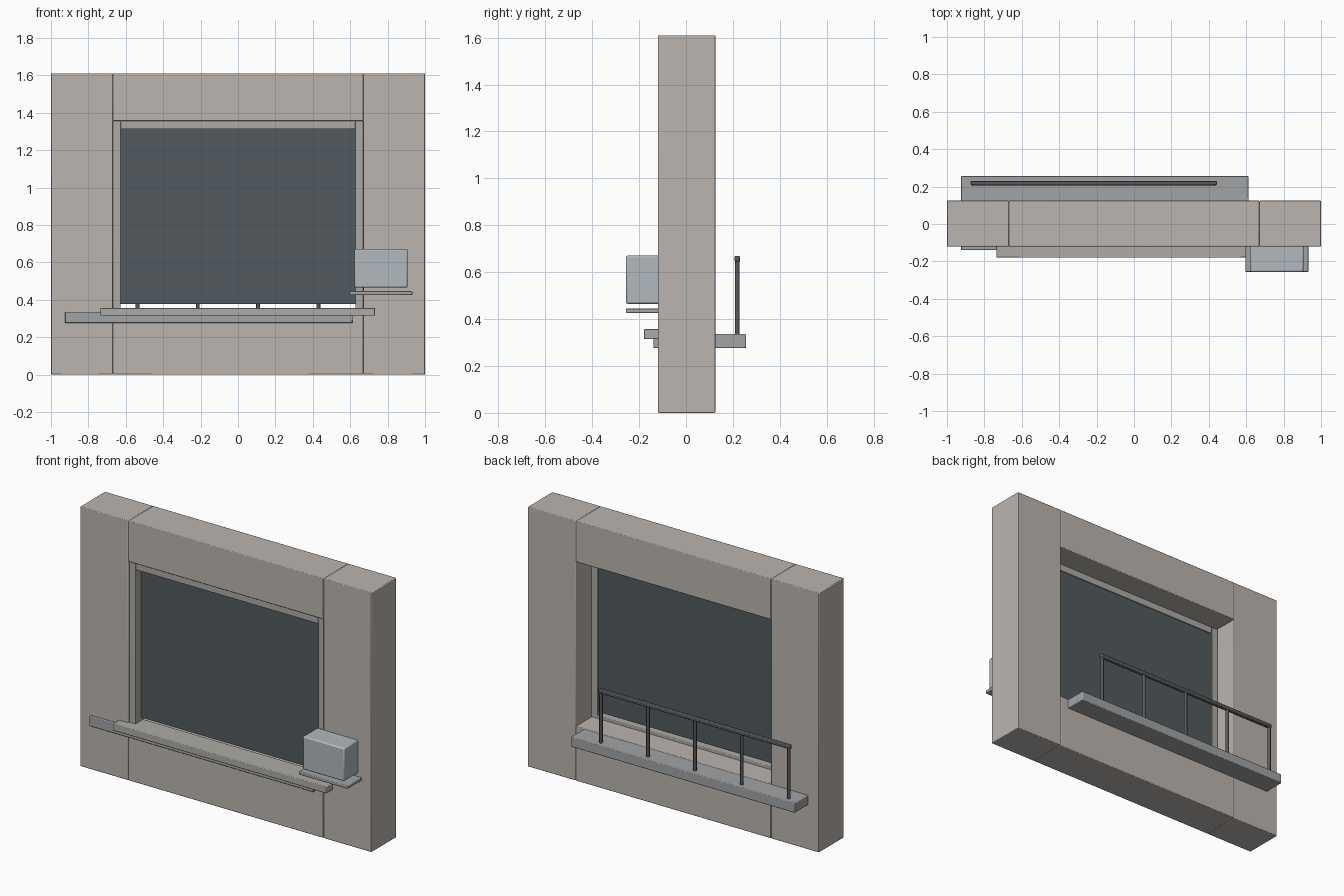
import bpy, math

if "Cube" in bpy.data.objects:
    bpy.data.objects.remove(bpy.data.objects["Cube"])


def material(name, rgb):
    m = bpy.data.materials.new(name)
    m.diffuse_color = (*rgb, 1)
    m.use_nodes = True
    m.node_tree.nodes["Principled BSDF"].inputs["Base Color"].default_value = m.diffuse_color
    return m


CONCRETE = material("concrete", (0.50, 0.46, 0.43))
STONE = material("sill_stone", (0.42, 0.41, 0.38))
SLAB = material("slab_grey", (0.36, 0.37, 0.38))
GLASS = material("dark_glass", (0.085, 0.10, 0.11))
METAL = material("dark_metal", (0.10, 0.10, 0.11))
CASING = material("casing", (0.44, 0.48, 0.51))


def finish(ob, name, mat, bevel=0):
    ob.name = name
    ob.data.materials.append(mat)
    if bevel:
        mod = ob.modifiers.new("edge_bevel", 'BEVEL')
        mod.width = bevel
        mod.segments = 2
    bpy.ops.object.shade_smooth_by_angle()
    return ob


def box(name, x, y, z, mat, bevel=0.004):
    """Box from (min, max) ranges on each axis."""
    bpy.ops.mesh.primitive_cube_add(size=1, location=[sum(r) / 2 for r in (x, y, z)])
    ob = bpy.context.object
    ob.scale = [r[1] - r[0] for r in (x, y, z)]
    bpy.ops.object.transform_apply(location=False, rotation=False, scale=True)
    return finish(ob, name, mat, bevel)


WALL_Y = (-0.12, 0.125)
TOP = 1.61
OPEN = 0.67          # half width of the opening
OPEN_TOP = 1.357

# Wall: two piers, lintel and lower panel
for side, s in (("left", -1), ("right", 1)):
    box(f"{side}_pier", sorted((s * OPEN, s)), WALL_Y, (0, TOP), CONCRETE)
box("lintel", (-OPEN, OPEN), WALL_Y, (OPEN_TOP, TOP), CONCRETE)
box("lower_wall", (-OPEN, OPEN), WALL_Y, (0, 0.338), CONCRETE)

# Window frame (sides and head) and pane
FRAME_Y = (-0.108, -0.03)
for side, s in (("left", -1), ("right", 1)):
    box(f"{side}_frame_jamb", sorted((s * 0.627, s * OPEN)), FRAME_Y,
        (0.338, OPEN_TOP), STONE, 0.002)
box("frame_head", (-0.627, 0.627), FRAME_Y, (1.313, OPEN_TOP), STONE, 0.002)
box("window_pane", (-0.63, 0.63), (-0.055, -0.035), (0.377, 1.316), GLASS, 0)

# Front sill
box("window_sill", (-0.735, 0.733), (-0.18, -0.03), (0.315, 0.357), STONE)

# Balcony slab running through the wall, with its railing at the back
box("balcony_slab", (-0.925, 0.613), (-0.139, 0.256), (0.276, 0.336), SLAB)
for i in range(5):
    bpy.ops.mesh.primitive_cylinder_add(vertices=12, radius=0.01, depth=0.325,
                                        location=(-0.86 + i * 0.3225, 0.219, 0.4925))
    finish(bpy.context.object, f"railing_post_{i + 1}", METAL)
box("handrail", (-0.873, 0.443), (0.207, 0.231), (0.645, 0.669), METAL, 0.005)

# Wall unit and the shelf below it
box("wall_unit", (0.622, 0.907), (-0.256, -0.11), (0.465, 0.671), CASING, 0.008)
box("unit_shelf", (0.595, 0.932), (-0.256, -0.11), (0.426, 0.446), SLAB)
